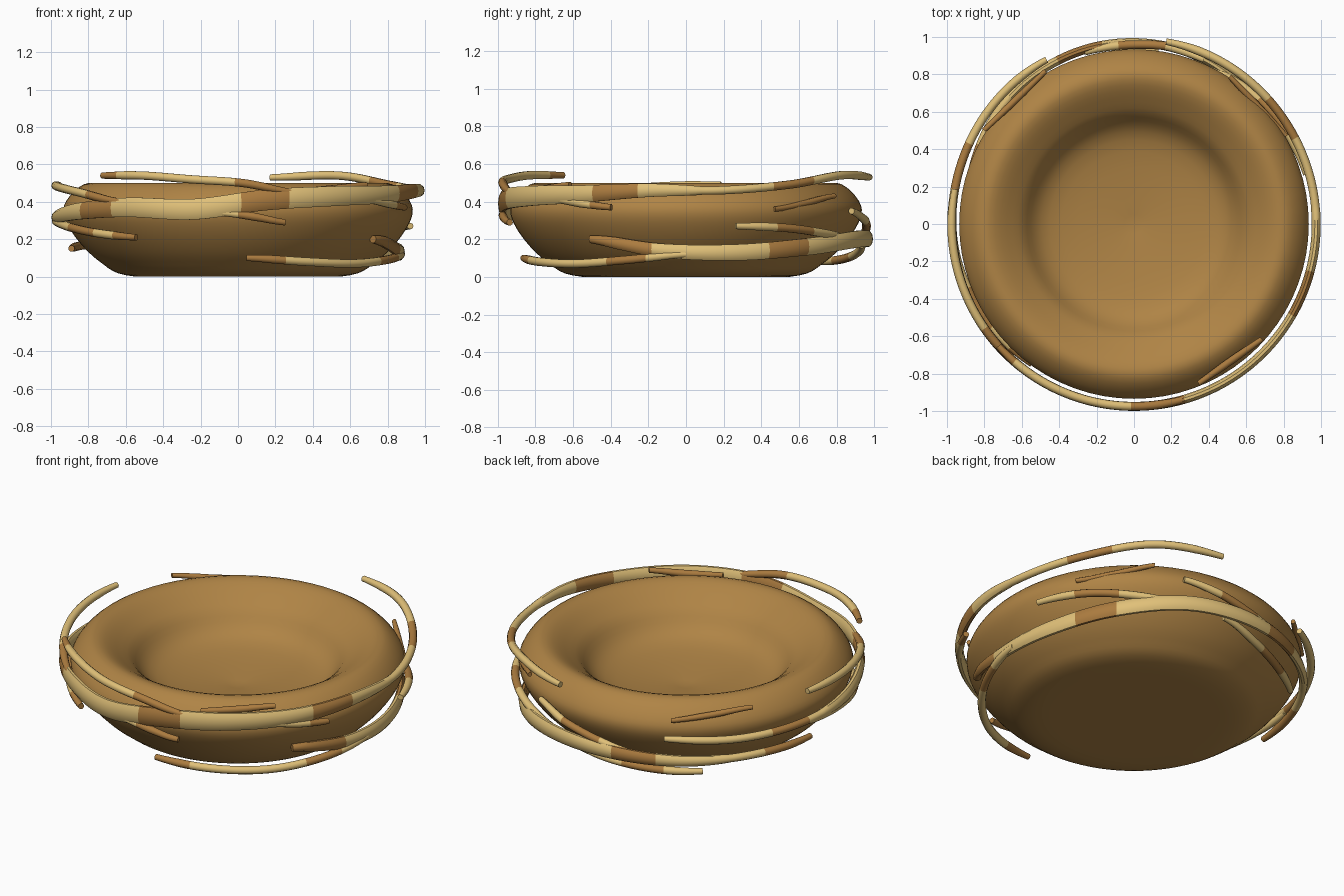
import bpy, bmesh
from math import sin, cos, pi, radians
from mathutils import Vector

cube = bpy.data.objects.get("Cube")
if cube:
    bpy.data.objects.remove(cube)


def material(name, rgb):
    m = bpy.data.materials.new(name)
    m.use_nodes = True
    m.diffuse_color = (*rgb, 1)
    shader = m.node_tree.nodes["Principled BSDF"]
    shader.inputs["Base Color"].default_value = (*rgb, 1)
    return m


EARTH = material("earth brown", (0.43, 0.23, 0.06))
STRAW = material("pale straw", (0.75, 0.53, 0.19))
BARK = material("bark brown", (0.41, 0.2, 0.05))


def finish(name, bm, *materials):
    bmesh.ops.recalc_face_normals(bm, faces=bm.faces)
    mesh = bpy.data.meshes.new(name)
    bm.to_mesh(mesh)
    bm.free()
    for m in materials:
        mesh.materials.append(m)
    part = bpy.data.objects.new(name, mesh)
    bpy.context.collection.objects.link(part)
    bpy.ops.object.select_all(action='DESELECT')
    part.select_set(True)
    bpy.context.view_layer.objects.active = part
    bpy.ops.object.shade_smooth_by_angle(angle=radians(40))


def smooth_path(points, t):
    """Point at fraction t of a smooth curve through evenly spaced points."""
    last = len(points) - 1
    i = min(int(t * last), last - 1)
    u = t * last - i
    before, start, end, after = (points[max(0, min(last, i + k))] for k in (-1, 0, 1, 2))
    leave, arrive = (end - before) / 2, (after - start) / 2
    blend = u * u * (3 - 2 * u)
    return (start * (1 - blend) + end * blend
            + leave * (u * (1 - u) ** 2) - arrive * (u * u * (1 - u)))


def bowl(steps=48, sides=72):
    """Thick round bowl: a closed profile turned around the z axis."""
    outline = [Vector(p) for p in ((0, 0, 0), (0.55, 0, 0), (0.74, 0, 0.08), (0.89, 0, 0.24),
                                   (0.93, 0, 0.38), (0.8, 0, 0.5), (0.62, 0, 0.41),
                                   (0.45, 0, 0.26), (0, 0, 0.2))]
    bm = bmesh.new()
    verts = []
    for n in range(steps + 1):
        p = smooth_path(outline, n / steps)
        verts.append(bm.verts.new((p.x, 0, max(p.z, 0))))
    edges = [bm.edges.new(pair) for pair in zip(verts, verts[1:])]
    bmesh.ops.spin(bm, geom=verts + edges, axis=(0, 0, 1), cent=(0, 0, 0),
                   angle=2 * pi, steps=sides, use_merge=True)
    bmesh.ops.remove_doubles(bm, verts=bm.verts, dist=0.0005)
    finish("bowl", bm, EARTH)


def twig(name, start, end, heights, bark=(), half=0.023, swell=0, centre=0, reach=90,
         chord=0, spread=(0, 0), sides=10):
    """Oval tube from one angle to another, passing evenly spaced heights.
    Bark bands sit around the given angles; swell widens it near the centre angle.
    Spread pushes it outward; a chord twig is straight, with its ends at that radius."""
    bm = bmesh.new()
    steps = abs(end - start)
    middle, span = (start + end) / 2, steps / 2
    rings, bands = [], []
    for n in range(steps + 1):
        t = n / steps
        degrees = start + (end - start) * t
        z = smooth_path(heights, t)
        # curved twigs follow the bulge of the bowl
        radius = min(0.975, 0.81 + 0.55 * z) + smooth_path(spread, t)
        if chord:
            radius = chord * cos(radians(span)) / cos(radians(degrees - middle))
        # slightly tapered tips
        tall = half * min(1, 0.75 + min(n, steps - n) / 40)
        away = abs(degrees - centre) / reach
        if away < 1:
            tall += swell * cos(away * pi / 2) ** 0.7
        deep = min(0.024, tall)
        ring = []
        for i in range(sides):
            turn = 2 * pi * i / sides
            r = radius + deep * cos(turn)
            a = radians(degrees)
            ring.append(bm.verts.new((r * cos(a), r * sin(a), z + tall * sin(turn))))
        rings.append(ring)
        bands.append(int(any(abs(degrees - b) < 8 for b in bark)))
    for here, there, band in zip(rings, rings[1:], bands):
        for i in range(sides):
            j = (i + 1) % sides
            face = bm.faces.new((here[i], here[j], there[j], there[i]))
            face.material_index = band
    for tip, band in ((rings[0], bands[0]), (rings[-1], bands[-1])):
        bm.faces.new(tip).material_index = band
    finish(name, bm, STRAW, BARK)


bowl()

# Long upper twig: from the back, past the left side, front and right, to the back
twig("upper_twig", 80, -242,
     (0.53, 0.54, 0.49, 0.46, 0.46, 0.44, 0.43, 0.41, 0.36, 0.37, 0.35, 0.32, 0.31, 0.31, 0.33),
     bark=(36, -22, -81, -140, -198), swell=0.036, centre=-90, reach=95,
     spread=(0.015, 0, 0, 0, 0, 0, 0.02))

# Branches forking off the upper twig
twig("front_upper_branch", -72, -138, (0.45, 0.5, 0.52, 0.54, 0.54), bark=(-75, -83, -138))
twig("front_lower_branch", -95, -75, (0.34, 0.32, 0.29), bark=(-83, -75))
twig("front_inner_branch", -68, -42, (0.46, 0.47, 0.49), bark=(-65, -55, -45),
     half=0.02, chord=0.92)
twig("left_lower_branch", -45, -24, (0.41, 0.39, 0.37), bark=(-24,))
twig("left_buried_branch", 30, 57, (0.36, 0.39, 0.43), bark=(35, 45, 55),
     half=0.018, chord=0.94)
twig("right_upper_branch", -130, -191, (0.4, 0.45, 0.48, 0.49), bark=(-137,))
twig("right_lower_branch", -190, -126, (0.3, 0.29, 0.26, 0.23, 0.21), bark=(-152, -128))
twig("back_rim_branch", 120, 148, (0.42, 0.44, 0.47), bark=(125, 135, 145),
     half=0.018, chord=0.945)

# Low twig around the left side and the back
twig("lower_twig", -35, 176, (0.2, 0.14, 0.13, 0.16, 0.2, 0.2, 0.18, 0.17, 0.15),
     bark=(-29, -20, 36, 107, 160, 170), swell=0.025, centre=50,
     spread=(-0.04, 0, 0.04, 0.05, 0))

# Branches forking off the low twig
twig("lower_front_branch", -87, 0, (0.1, 0.08, 0.07, 0.09, 0.12), bark=(-81, -22))
twig("lower_left_branch", 16, 70, (0.27, 0.26, 0.23, 0.2), bark=(37,))
twig("lower_back_branch", 82, 131, (0.17, 0.12, 0.09, 0.08), bark=(109,),
     spread=(0.04, 0.03, 0.03))
twig("back_upper_branch", 67, 106, (0.35, 0.3, 0.25, 0.21), bark=(87,),
     spread=(-0.02, 0, 0.03))
